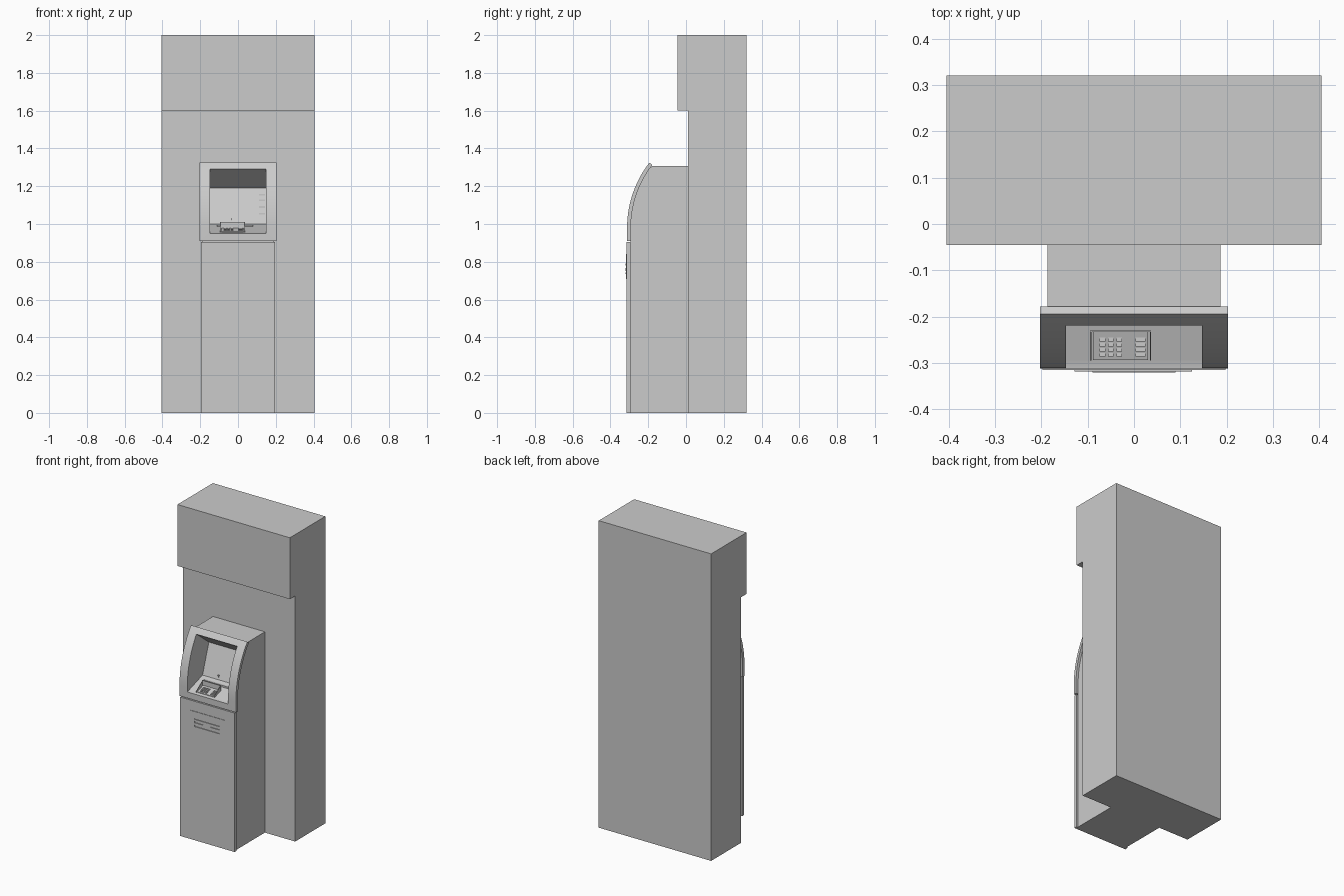
import bpy, bmesh, math

if "Cube" in bpy.data.objects:
    bpy.data.objects.remove(bpy.data.objects["Cube"])


def finish(bm, name):
    bmesh.ops.recalc_face_normals(bm, faces=bm.faces)
    me = bpy.data.meshes.new(name)
    bm.to_mesh(me)
    bm.free()
    ob = bpy.data.objects.new(name, me)
    bpy.context.collection.objects.link(ob)
    return ob


def extrude_x(name, profile, x0, x1):
    """Extrude a closed (y, z) profile along x."""
    bm = bmesh.new()
    f = bm.faces.new([bm.verts.new((x0, y, z)) for y, z in profile])
    g = bmesh.ops.extrude_face_region(bm, geom=[f])["geom"]
    bmesh.ops.translate(bm, vec=(x1 - x0, 0, 0),
                        verts=[v for v in g if isinstance(v, bmesh.types.BMVert)])
    return finish(bm, name)


def boxes(name, items):
    """One object from (x0, x1, y0, y1, z0, z1) boxes."""
    bm = bmesh.new()
    for x0, x1, y0, y1, z0, z1 in items:
        vs = bmesh.ops.create_cube(bm, size=1)["verts"]
        bmesh.ops.scale(bm, vec=(x1 - x0, y1 - y0, z1 - z0), verts=vs)
        bmesh.ops.translate(bm, vec=((x0 + x1) / 2, (y0 + y1) / 2, (z0 + z1) / 2), verts=vs)
    return finish(bm, name)


def cut(ob, cutter):
    m = ob.modifiers.new("cut", "BOOLEAN")
    m.operation, m.solver, m.object = "DIFFERENCE", "EXACT", cutter
    bpy.context.view_layer.objects.active = ob
    bpy.ops.object.modifier_apply(modifier=m.name)


def smooth(ob):
    bpy.ops.object.select_all(action="DESELECT")
    ob.select_set(True)
    bpy.context.view_layer.objects.active = ob
    bpy.ops.object.shade_smooth_by_angle(angle=math.radians(25))


# tall back cabinet with overhanging header
extrude_x("back_cabinet", [(0.32, 0), (0.32, 2), (-0.045, 2), (-0.045, 1.6),
                           (0.01, 1.6), (0.01, 0)], -0.405, 0.405)

# pedestal and its front door
boxes("pedestal", [(-0.187, 0.187, -0.295, 0.01, 0, 0.91)])
boxes("pedestal_door", [(-0.197, 0.197, -0.315, -0.295, 0, 0.905)])

# curved fascia and the housing behind it
R, T, N = 0.563, 0.02, 14


def arc(r):
    return [(-0.312 + R - r * math.cos(a), 0.98 + r * math.sin(a))
            for a in (math.radians(37.8) * i / N for i in range(N + 1))]


outer, inner = arc(R), arc(R - T)
fascia = extrude_x("curved_fascia", [(-0.312, 0.91)] + outer + inner[::-1]
                   + [(-0.292, 0.91)], -0.203, 0.203)
housing = extrude_x("upper_housing", [(-0.292, 0.91)] + inner[:-1]
                    + [(-0.18, 1.308), (0.01, 1.308), (0.01, 0.91)], -0.187, 0.187)

# recess: shelf, leaning screen and sloped ceiling
cutter = extrude_x("recess_cutter", [(-0.4, 0.95), (-0.31, 0.95), (-0.155, 1.0),
                                     (-0.09, 1.19), (-0.217, 1.29), (-0.4, 1.29)],
                   -0.147, 0.147)
for ob in (fascia, housing):
    cut(ob, cutter)
    smooth(ob)
bpy.data.objects.remove(cutter)


def shelf_z(y):
    return 0.95 + (y + 0.31) * 0.05 / 0.155


# keypad: privacy shield walls, base and keys
for name, x in (("shield_left", -0.095), ("shield_right", 0.034)):
    extrude_x(name, [(-0.295, 0.952), (-0.295, 0.965), (-0.23, 1.01), (-0.23, 0.97)],
              x, x + 0.003)
boxes("shield_back", [(-0.095, 0.037, -0.233, -0.23, 0.965, 1.01)])
extrude_x("keypad_base", [(y, shelf_z(y) + d) for y, d in
                          ((-0.293, -0.003), (-0.293, 0.004), (-0.233, 0.004), (-0.233, -0.003))],
          -0.088, 0.03)
keys = []
for y in (-0.282, -0.271, -0.26, -0.249):
    for x, w in ((-0.068, 0.012), (-0.05, 0.012), (-0.032, 0.012), (0.014, 0.022)):
        z = shelf_z(y)
        keys.append((x - w / 2, x + w / 2, y - 0.004, y + 0.004, z, z + 0.008))
boxes("keypad_keys", keys)

# card slot bar behind the keypad
boxes("card_slot_bar", [(-0.11, 0.08, -0.2, -0.185, 0.982, 0.996),
                        (-0.038, -0.032, -0.155, -0.14, 1.015, 1.028)])

# function buttons down the right of the screen
buttons = []
for z in (1.055, 1.09, 1.125, 1.155):
    y = -0.155 + (z - 1.0) * 0.065 / 0.19
    buttons.append((0.112, 0.142, y - 0.004, y + 0.006, z - 0.004, z + 0.004))
boxes("screen_buttons", buttons)

# cash dispenser: surround plate with an open slot framed by bars
boxes("dispenser_plate", [(-0.128, 0.125, -0.318, -0.314, 0.71, 0.735),
                          (-0.128, 0.125, -0.318, -0.314, 0.795, 0.84),
                          (-0.128, -0.09, -0.318, -0.314, 0.735, 0.795),
                          (0.09, 0.125, -0.318, -0.314, 0.735, 0.795)])
boxes("dispenser_bars", [(-0.09, 0.09, -0.32, -0.314, 0.78, 0.79),
                         (-0.09, -0.03, -0.32, -0.314, 0.752, 0.768),
                         (0.025, 0.09, -0.32, -0.314, 0.752, 0.768),
                         (-0.09, 0.09, -0.32, -0.314, 0.735, 0.743)])
